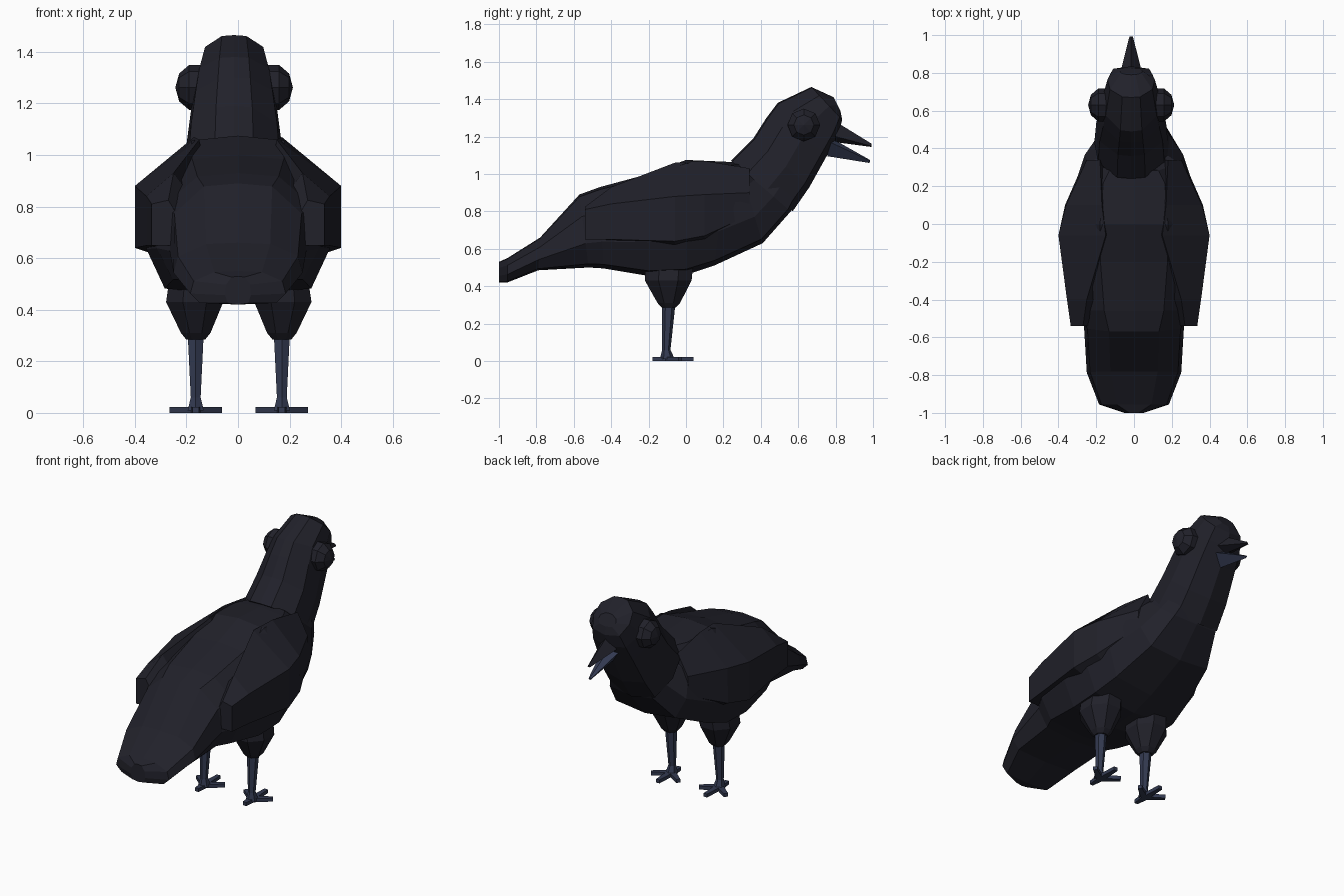
import bpy, bmesh, math
from mathutils import Vector, Matrix

if "Cube" in bpy.data.objects:
    bpy.data.objects.remove(bpy.data.objects["Cube"])


def material(name, rgb):
    m = bpy.data.materials.new(name)
    m.diffuse_color = (*rgb, 1)
    m.use_nodes = True
    m.node_tree.nodes["Principled BSDF"].inputs["Base Color"].default_value = m.diffuse_color
    return m


BLACK = material("black feathers", (0.015, 0.015, 0.023))
SLATE = material("slate blue skin", (0.033, 0.042, 0.082))


def finish(name, bm, mat):
    bmesh.ops.recalc_face_normals(bm, faces=bm.faces)
    me = bpy.data.meshes.new(name)
    bm.to_mesh(me)
    bm.free()
    me.materials.append(mat)
    ob = bpy.data.objects.new(name, me)
    bpy.context.collection.objects.link(ob)
    return ob


def loft(name, rings, mat):
    """Skin a row of closed rings and cap both ends."""
    bm = bmesh.new()
    rows = [[bm.verts.new(p) for p in r] for r in rings]
    n = len(rows[0])
    for a, b in zip(rows, rows[1:]):
        for i in range(n):
            j = (i + 1) % n
            bm.faces.new((a[i], a[j], b[j], b[i]))
    bm.faces.new(rows[0])
    bm.faces.new(rows[-1])
    return finish(name, bm, mat)


# Half sections as (share of half-width, share of height), top to bottom
BODY_SECTION = [(0, 1), (.5, .97), (.93, .7), (1, .33), (.8, .05), (0, 0)]
HEAD_SECTION = [(0, 1), (.38, .98), (.9, .74), (1, .42), (.76, .08), (0, 0)]


def section_ring(section, yt, zt, yb, zb, w, dx=0):
    half = [(s * w, yb + (yt - yb) * t, zb + (zt - zb) * t) for s, t in section]
    pts = half + [(-x, y, z) for x, y, z in half[-2:0:-1]]
    return [(x + dx, y, z) for x, y, z in pts]


# Body and tail: top y, top z, bottom y, bottom z, half-width
body = [(-1, .53, -1, .42, .05), (-.955, .55, -.955, .42, .185),
        (-.78, .66, -.79, .485, .25), (-.57, .89, -.52, .5, .265),
        (-.46, .93, -.44, .495, .315), (-.2, 1.0, -.2, .455, .355),
        (0, 1.075, 0, .46, .36),
        (.22, 1.065, .15, .51, .325), (.28, 1.06, .41, .63, .26),
        (.28, 1.04, .56, .8, .19), (.34, 1.09, .6, .88, .15)]
loft("body_and_tail", [section_ring(BODY_SECTION, *r) for r in body], BLACK)

# Head and neck, set slightly to one side
HX = -.015
head = [(.24, 1.07, .57, .8, .195), (.36, 1.19, .66, .93, .185),
        (.43, 1.30, .76, 1.11, .165), (.49, 1.38, .815, 1.21, .15),
        (.67, 1.465, .835, 1.29, .125), (.79, 1.41, .825, 1.34, .06)]
loft("head_and_neck", [section_ring(HEAD_SECTION, *r, HX) for r in head], BLACK)


# Beak halves: diamond base running to a small tip
def beak(name, top, bottom, side, tip, w, mat):
    base = [(HX, *top), (HX + w, *side), (HX, *bottom), (HX - w, *side)]
    t = Vector((HX, *tip))
    end = [t + (Vector(p) - Vector(base[0])) * .16 for p in base]
    loft(name, [base, end], mat)


beak("upper_beak", (.80, 1.28), (.80, 1.17), (.80, 1.20), (.992, 1.162), .058, BLACK)
beak("lower_beak", (.78, 1.19), (.755, 1.095), (.77, 1.17), (.985, 1.074), .055, SLATE)

# Wing stations: y, then (x, z) round the section
wing = [(.34, (.18, 1.03), (.25, .9), (.26, .78), (.2, .76), (.1, .85)),
        (.1, (.17, 1.07), (.36, .89), (.365, .67), (.3, .64), (.1, .8)),
        (-.06, (.15, 1.06), (.4, .88), (.4, .64), (.34, .62), (.1, .8)),
        (-.4, (.25, .93), (.355, .84), (.35, .65), (.27, .64), (.15, .8)),
        (-.54, (.27, .825), (.335, .81), (.335, .65), (.25, .65), (.22, .74))]


def disc(x, y, z, rx, ry, n=8):
    return [(x + rx * math.cos(math.tau * (i + .5) / n),
             y + ry * math.sin(math.tau * (i + .5) / n), z) for i in range(n)]


for s, side in ((1, "right"), (-1, "left")):
    loft(side + "_wing", [[(s * x, r[0], z) for x, z in r[1:]] for r in wing], BLACK)

    # Bulging eye
    bm = bmesh.new()
    place = (Matrix.Translation((HX + s * .15, .63, 1.262)) @
             Matrix.Diagonal((.078, .092, .092, 1)) @ Matrix.Rotation(math.pi / 2, 4, 'Y'))
    bmesh.ops.create_uvsphere(bm, u_segments=8, v_segments=5, radius=1, matrix=place)
    finish(side + "_eye", bm, BLACK)

    # Feathered thigh and thin shank
    x = s * .167 + .003
    loft(side + "_thigh", [disc(x, -.09, .52, .11, .14), disc(x + s * .004, -.095, .43, .12, .135),
                           disc(x, -.092, .31, .062, .065), disc(x, -.092, .285, .04, .04)], BLACK)
    loft(side + "_shank", [disc(x, -.092, .31, .036, .036, 6), disc(x, -.105, .06, .022, .022, 6),
                           disc(x, -.1, .01, .036, .04, 6)], SLATE)

    # Three front toes and one back toe
    for i, tip in enumerate(((0, .14), (.095, .07), (-.095, .07), (0, -.078))):
        d = Vector((*tip, 0))
        n = Vector((-d.y, d.x, 0)).normalized()
        c = Vector((x, -.1, 0))
        rings = []
        for p, w in ((c, .02), (c + d, .012)):
            up = Vector((0, 0, .022))
            rings.append([p - n * w, p + n * w, p + n * w + up, p - n * w + up])
        loft(f"{side}_toe_{i + 1}", rings, SLATE)
